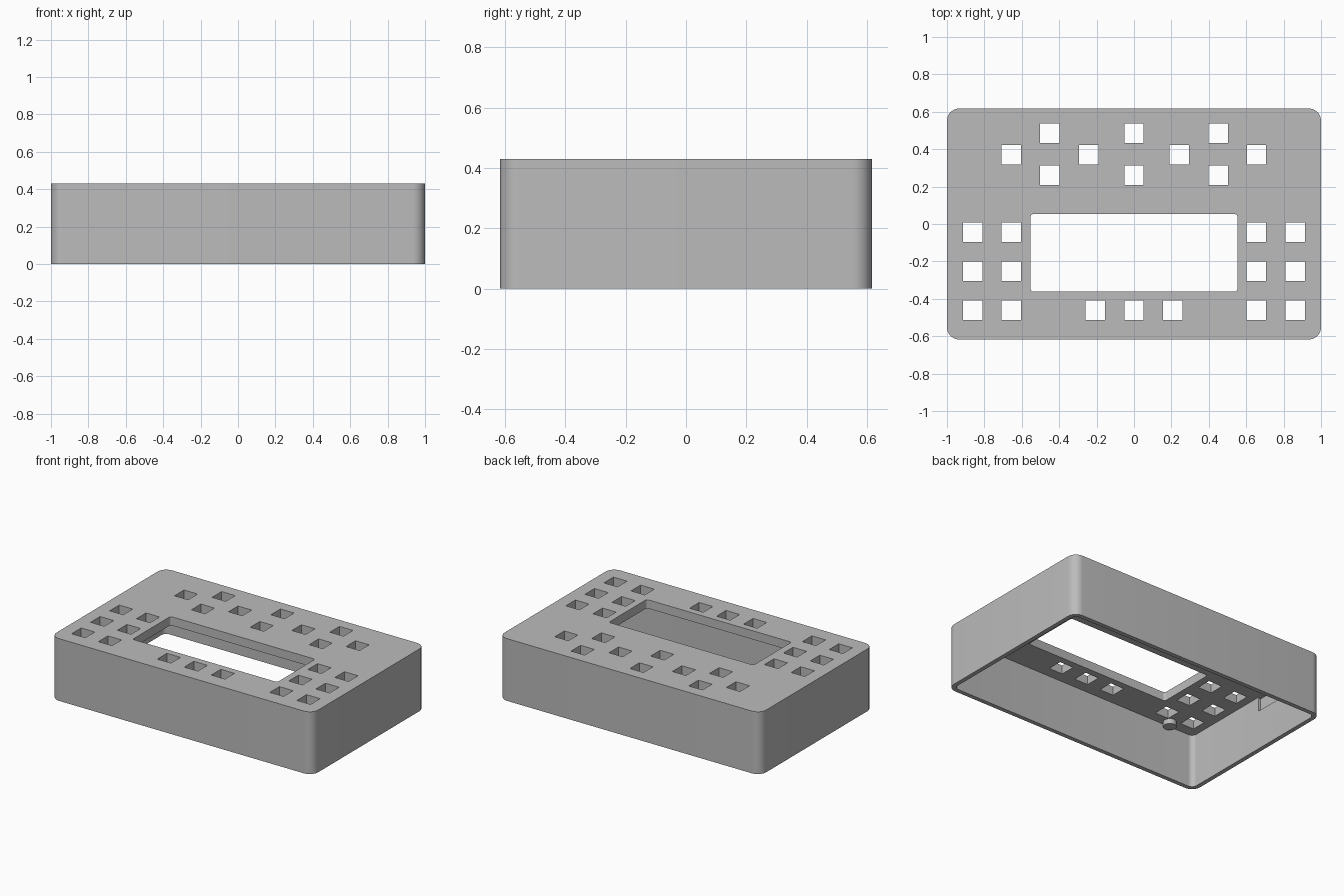
import bpy
import bmesh
from math import sin, cos, pi

cube = bpy.data.objects.get("Cube")
if cube:
    bpy.data.objects.remove(cube, do_unlink=True)

grey = bpy.data.materials.new("plain grey")
grey.use_nodes = True
GREY = (0.5, 0.5, 0.5, 1)
grey.diffuse_color = GREY
grey.node_tree.nodes["Principled BSDF"].inputs["Base Color"].default_value = GREY

HEIGHT, WALL, CEILING = 0.43, 0.03, 0.37


def outline(cx, cy, hx, hy, r, steps):
    """Rounded rectangle as a list of points; r = 0 gives sharp corners."""
    if r == 0:
        steps = 0
    pts = []
    for k, (sx, sy) in enumerate([(1, 1), (-1, 1), (-1, -1), (1, -1)]):
        for i in range(steps + 1):
            a = pi / 2 * (k + i / max(steps, 1))
            pts.append((cx + sx * (hx - r) + r * cos(a),
                        cy + sy * (hy - r) + r * sin(a)))
    return pts


def prism(bm, pts, z0, z1):
    """Straight extrusion of an outline."""
    low = [bm.verts.new((x, y, z0)) for x, y in pts]
    high = [bm.verts.new((x, y, z1)) for x, y in pts]
    bm.faces.new(low[::-1])
    bm.faces.new(high)
    for i in range(len(pts)):
        j = (i + 1) % len(pts)
        bm.faces.new((low[i], low[j], high[j], high[i]))


def make(name, prisms):
    bm = bmesh.new()
    for pts, z0, z1 in prisms:
        prism(bm, pts, z0, z1)
    mesh = bpy.data.meshes.new(name)
    bm.to_mesh(mesh)
    bm.free()
    mesh.materials.append(grey)
    obj = bpy.data.objects.new(name, mesh)
    bpy.context.collection.objects.link(obj)
    return obj


def activate(obj):
    bpy.ops.object.select_all(action="DESELECT")
    obj.select_set(True)
    bpy.context.view_layer.objects.active = obj


def cut(obj, cutter):
    cutter.hide_render = True
    mod = obj.modifiers.new("cut", "BOOLEAN")
    mod.operation = "DIFFERENCE"
    mod.solver = "EXACT"
    mod.object = cutter
    activate(obj)
    bpy.ops.object.modifier_apply(modifier=mod.name)
    bpy.data.objects.remove(cutter, do_unlink=True)


# Outer case, hollow and open underneath
case = make("case_shell", [(outline(0, 0, 1, 0.617, 0.065, 10), 0, HEIGHT)])
cut(case, make("cavity_cutter",
               [(outline(0, 0, 1 - WALL, 0.617 - WALL, 0.035, 10), -0.1, CEILING)]))

# Display window
cut(case, make("window_cutter",
               [(outline(0, -0.154, 0.553, 0.207, 0.015, 4), 0.3, 0.5)]))

# Square key holes: staggered rows behind, side blocks, and a front row
rows = [
    (0.486, (-0.45, 0, 0.45)),
    (0.37, (-0.656, -0.243, 0.241, 0.655)),
    (0.26, (-0.45, 0, 0.45)),
    (-0.045, (-0.861, -0.656, 0.654, 0.861)),
    (-0.253, (-0.861, -0.656, 0.654, 0.861)),
    (-0.46, (-0.861, -0.656, -0.206, 0, 0.206, 0.654, 0.861)),
]
holes = [(outline(x, y, 0.052, 0.052, 0, 0), 0.3, 0.5) for y, xs in rows for x in xs]
cut(case, make("key_hole_cutter", holes))

# Shallow recess inside one end wall
cut(case, make("recess_cutter", [(outline(-0.95, 0.2, 0.038, 0.15, 0, 0), 0.27, 0.365)]))

# Short locating pegs under the top plate
make("locating_pegs", [(outline(sx * 0.745, sy * 0.54, 0.042, 0.042, 0.042, 6), 0.335, 0.375)
                       for sx in (-1, 1) for sy in (-1, 1)])

for obj in list(bpy.context.collection.objects):
    if obj.type == "MESH" and obj.name in ("case_shell", "locating_pegs"):
        # Remove doubled points left on the rounded outlines
        bm = bmesh.new()
        bm.from_mesh(obj.data)
        bmesh.ops.remove_doubles(bm, verts=bm.verts, dist=0.0001)
        bm.to_mesh(obj.data)
        bm.free()
        activate(obj)
        bpy.ops.object.shade_smooth_by_angle(angle=pi / 6)
